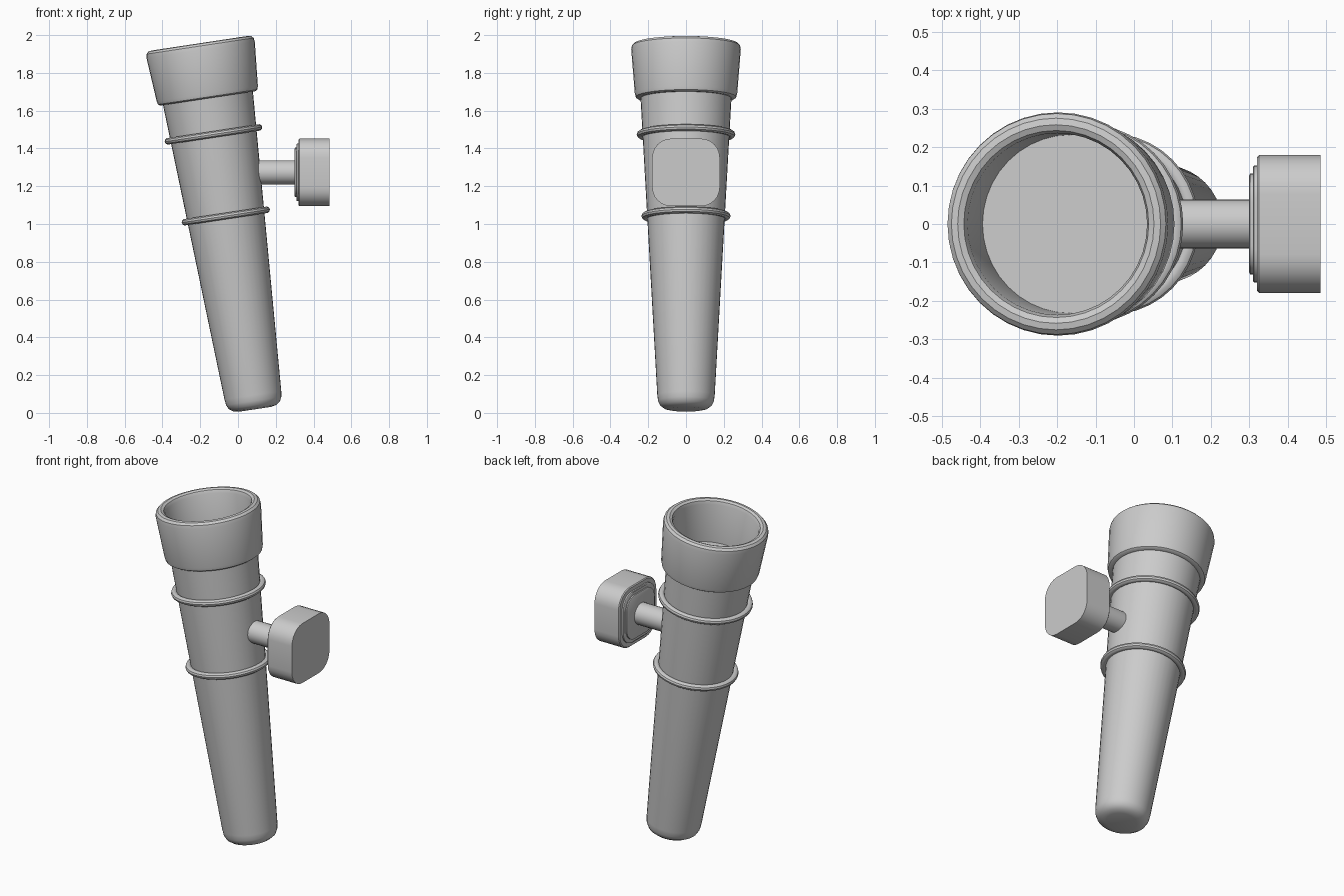
import bpy, bmesh
from math import sin, cos, pi, radians
from mathutils import Matrix, Vector

if "Cube" in bpy.data.objects:
    bpy.data.objects.remove(bpy.data.objects["Cube"])

TILT = Matrix.Translation((0.09, 0, 0.019)) @ Matrix.Rotation(radians(-8.6), 4, 'Y')
STEM = Matrix.Translation((0, 0, 1.273))


def finish(name, bm, matrix):
    bmesh.ops.recalc_face_normals(bm, faces=bm.faces[:])
    bm.transform(matrix)
    me = bpy.data.meshes.new(name)
    bm.to_mesh(me)
    bm.free()
    ob = bpy.data.objects.new(name, me)
    bpy.context.collection.objects.link(ob)
    bpy.ops.object.select_all(action='DESELECT')
    ob.select_set(True)
    bpy.context.view_layer.objects.active = ob
    bpy.ops.object.shade_smooth_by_angle(angle=radians(35))
    return ob


def loft(name, loops, matrix, closed=False):
    """Bridge equal-length point loops; cap the ends unless closed."""
    bm = bmesh.new()
    rings = [[bm.verts.new(p) for p in lp] for lp in loops]
    pairs = list(zip(rings, rings[1:]))
    if closed:
        pairs.append((rings[-1], rings[0]))
    else:
        bm.faces.new(rings[0])
        bm.faces.new(rings[-1])
    for a, b in pairs:
        n = len(a)
        for i in range(n):
            j = (i + 1) % n
            bm.faces.new((a[i], a[j], b[j], b[i]))
    return finish(name, bm, matrix)


def circle(r, z, n=40):
    return [Vector((r * cos(2 * pi * i / n), r * sin(2 * pi * i / n), z)) for i in range(n)]


def lathe(name, profile, closed=False):
    return loft(name, [circle(r, z) for r, z in profile], TILT, closed)


def rounded_square(h, x, corner=0.56, steps=6):
    r = h * corner
    pts = []
    for k in range(4):
        a0 = k * pi / 2
        cx = (h - r) * (1 if k in (0, 3) else -1)
        cy = (h - r) * (1 if k < 2 else -1)
        for s in range(steps + 1):
            a = a0 + s / steps * pi / 2
            pts.append(Vector((x, cx + r * cos(a), cy + r * sin(a))))
    return pts


# Tapered handle with rounded foot
lathe("handle", [(0.085, 0.0), (0.115, 0.006), (0.137, 0.022), (0.148, 0.045),
                 (0.152, 0.075), (0.242, 1.69)])

# Flared hollow cup with rounded rim
lathe("cup", [(0.235, 1.665), (0.255, 1.665), (0.266, 1.672), (0.271, 1.69),
              (0.290, 1.925), (0.287, 1.945), (0.275, 1.957), (0.258, 1.96),
              (0.243, 1.953), (0.236, 1.935), (0.232, 1.70)])

# Two raised bands
for name, r, z in (("upper_band", 0.242, 1.472), ("lower_band", 0.217, 1.035)):
    lathe(name, [(r + 0.019 * cos(a), z + 0.018 * sin(a))
                 for a in (2 * pi * i / 10 for i in range(10))], closed=True)

# Horizontal stem
loft("stem", [circle(0.064, 0.0, 24), circle(0.064, 0.31, 24)],
     STEM @ Matrix.Rotation(pi / 2, 4, 'Y'))

# Rounded-square knob with stepped back
loft("knob", [rounded_square(h, x) for h, x in (
    (0.125, 0.299), (0.131, 0.302), (0.131, 0.309), (0.148, 0.309), (0.152, 0.312),
    (0.152, 0.32), (0.174, 0.32), (0.179, 0.325), (0.179, 0.485))], STEM)
